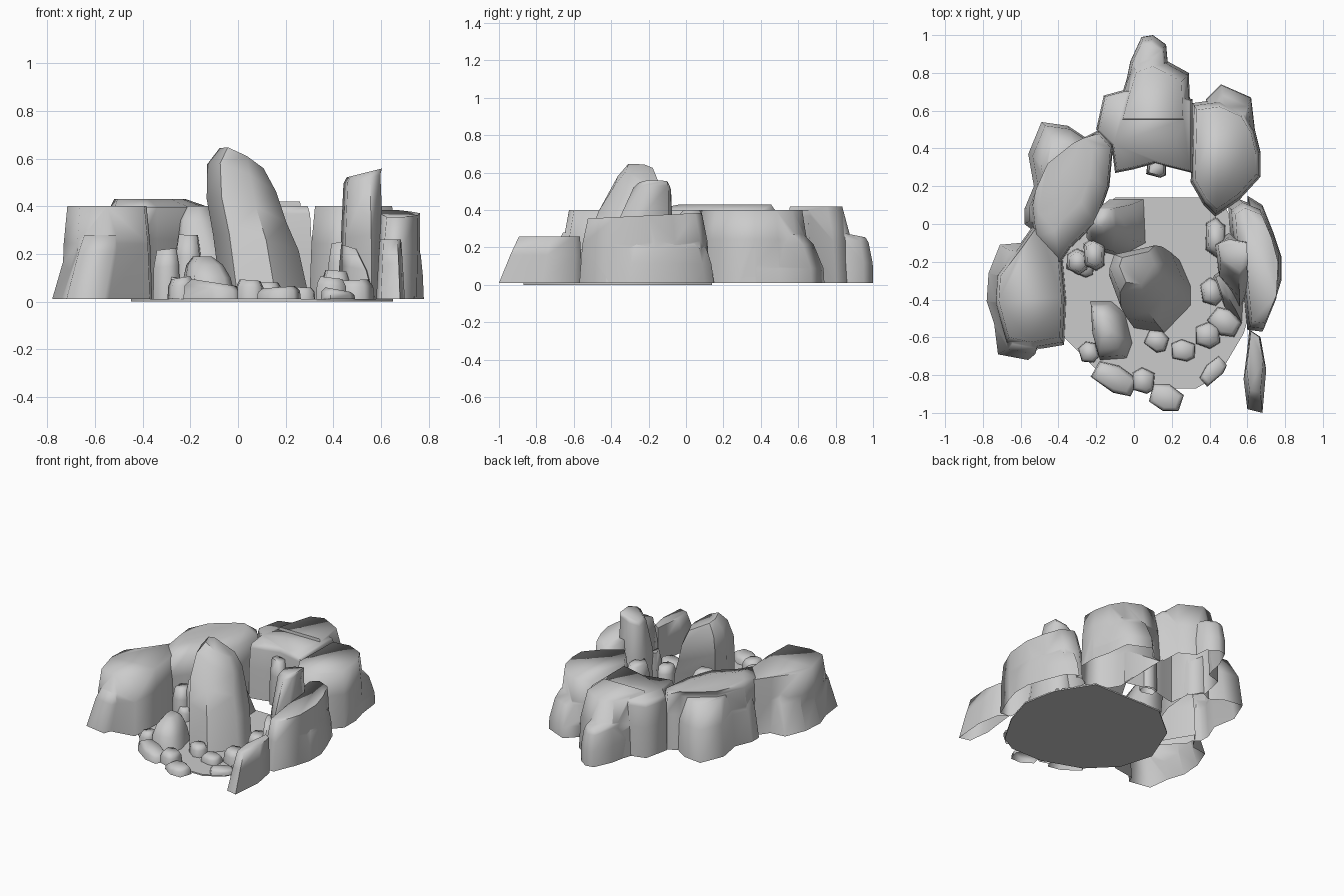
import bpy, bmesh, math, random
from mathutils import Vector

if "Cube" in bpy.data.objects:
    bpy.data.objects.remove(bpy.data.objects["Cube"])

random.seed(4)
stone = bpy.data.materials.new("grey_stone")
stone.diffuse_color = (0.6, 0.6, 0.6, 1)
stone.use_nodes = True
stone.node_tree.nodes["Principled BSDF"].inputs["Base Color"].default_value = stone.diffuse_color

# Level = (height, scale, shift x, shift y[, separate y scale])
CLIFF = [(0, 1, 0, 0), (.6, .955, 0, 0), (1, .875, 0, 0)]
FLANK = [(0, 1, 0, 0), (.45, .95, 0, 0), (.8, .86, 0, 0), (1, .7, 0, 0)]
PLAIN = [(0, 1, 0, 0), (1, 1, 0, 0)]
BASE = .01


def select(ob):
    bpy.ops.object.select_all(action='DESELECT')
    ob.select_set(True)
    bpy.context.view_layer.objects.active = ob


def rock(name, outline, height, levels=CLIFF, tilt=(0, 0), base=BASE, closed=False, angle=85):
    """Stack scaled copies of a ground outline, open underneath unless closed."""
    pts = [Vector(p) for p in outline]
    if sum(a.x * b.y - b.x * a.y for a, b in zip(pts, pts[1:] + pts[:1])) < 0:
        pts.reverse()
    lo = Vector((min(p.x for p in pts), min(p.y for p in pts)))
    hi = Vector((max(p.x for p in pts), max(p.y for p in pts)))
    mid = (lo + hi) / 2
    bm = bmesh.new()
    rings = []
    for z, s, dx, dy, *extra in levels:
        sy = extra[0] if extra else s
        ring = []
        for p in pts:
            x, y = (p.x - mid.x) * s, (p.y - mid.y) * sy
            lift = z * (x * tilt[0] + y * tilt[1])
            ring.append(bm.verts.new((mid.x + x + dx, mid.y + y + dy,
                                      base + z * (height - base) + lift)))
        rings.append(ring)
    n = len(pts)
    for a, b in zip(rings, rings[1:]):
        for i in range(n):
            j = (i + 1) % n
            bm.faces.new((a[i], a[j], b[j], b[i]))
    bm.faces.new(rings[-1])
    if closed:
        bm.faces.new(rings[0][::-1])
    me = bpy.data.meshes.new(name)
    bm.to_mesh(me)
    bm.free()
    me.materials.append(stone)
    ob = bpy.data.objects.new(name, me)
    bpy.context.collection.objects.link(ob)
    select(ob)
    bpy.ops.object.shade_smooth_by_angle(angle=math.radians(angle))
    return ob


def merge(main, *flanks):
    """Fuse closed rocks into one shell, then open its underside."""
    for f in flanks:
        select(main)
        mod = main.modifiers.new("fuse", 'BOOLEAN')
        mod.operation, mod.solver, mod.object = 'UNION', 'EXACT', f
        bpy.ops.object.modifier_apply(modifier=mod.name)
        bpy.data.objects.remove(f)
    bm = bmesh.new()
    bm.from_mesh(main.data)
    under = [f for f in bm.faces if all(v.co.z < BASE + .002 for v in f.verts)]
    bmesh.ops.delete(bm, geom=under, context='FACES')
    bm.to_mesh(main.data)
    bm.free()
    select(main)
    bpy.ops.object.shade_smooth_by_angle(angle=math.radians(85))


# Ground slab
rock("ground_slab", [(-.1, .14), (.45, .14), (.6, -.1), (.65, -.35), (.58, -.58), (.45, -.8),
     (.33, -.87), (.08, -.87), (-.2, -.77), (-.38, -.59), (-.45, -.35), (-.33, -.05)],
     .01, PLAIN, base=0, closed=True, angle=30)

# Left cliffs
merge(rock("left_front_cliff", [(-.73, -.27), (-.6, -.1), (-.5, .04), (-.38, -.16), (-.36, -.4),
           (-.37, -.64), (-.55, -.67), (-.68, -.64), (-.74, -.42)], .4, closed=True),
      rock("flank", [(-.71, -.11), (-.6, -.1), (-.5, -.3), (-.52, -.6), (-.56, -.72),
           (-.72, -.69), (-.74, -.53), (-.78, -.41), (-.77, -.26)], .28,
           [(0, 1, 0, 0), (.75, .9, .045, 0), (1, .8, .06, 0)], closed=True))
merge(rock("left_back_cliff", [(-.26, .46), (-.18, .5), (-.11, .42), (-.13, .2), (-.2, 0),
           (-.34, -.13), (-.4, -.22), (-.53, -.08), (-.55, .1), (-.46, .3)], .43,
           [(0, 1, 0, 0), (.6, .98, 0, 0), (.92, .94, 0, 0), (1, .68, -.04, .07)], closed=True),
      rock("flank", [(-.49, .54), (-.35, .52), (-.26, .46), (-.3, .2), (-.45, -.1),
           (-.58, 0), (-.58, .08), (-.53, .2), (-.56, .37)], .38,
           [(0, 1, 0, 0), (.6, .94, .015, 0), (1, .8, .04, -.03)], closed=True))

# Back cliff with its crag and low spur
merge(rock("back_cliff", [(-.2, .5), (-.16, .68), (-.05, .71), (.18, .7), (.31, .66), (.31, .27),
           (.19, .3), (.11, .32), (0, .29), (-.1, .27), (-.12, .42)], .4,
           [(0, 1, 0, 0), (.55, 1, 0, 0), (.92, .97, 0, 0), (1, .93, 0, 0)], closed=True),
      rock("crag", [(-.1, .55), (-.06, .7), (-.01, .86), (.1, .9), (.18, .86), (.29, .8),
           (.3, .55)], .42, [(0, 1, 0, 0), (.55, .97, 0, -.01), (1, .8, 0, -.03)], closed=True),
      rock("spur", [(-.06, .66), (-.02, .86), (.04, .99), (.1, 1), (.17, .95), (.18, .84),
           (.2, .66)], .28, [(0, 1, 0, 0), (.45, .99, 0, 0), (.9, .86, 0, 0), (1, .76, 0, 0)],
           (0, -.2), closed=True))

# Right cliffs
merge(rock("right_back_cliff", [(.31, .64), (.45, .66), (.58, .6), (.64, .5), (.67, .37),
           (.67, .25), (.56, .13), (.43, .04), (.37, .1), (.3, .22)], .4, closed=True),
      rock("flank", [(.38, .66), (.46, .74), (.62, .67), (.64, .5), (.67, .38), (.67, .29),
           (.55, .3), (.45, .5)], .27, [(0, 1, 0, 0), (.3, .98, 0, 0), (.8, .83, 0, -.02),
           (1, .68, 0, -.04)], closed=True))
merge(rock("right_front_cliff", [(.5, .09), (.56, .13), (.66, .09), (.72, -.05), (.76, -.2),
           (.75, -.4), (.68, -.57), (.6, -.56), (.58, -.35), (.56, -.18), (.51, -.05)], .37,
           [(0, 1, 0, 0), (.6, .955, .01, 0), (1, .87, .02, 0)], tilt=(0, .05), closed=True),
      rock("flank", [(.6, .15), (.68, .1), (.74, -.05), (.78, -.17), (.78, -.3),
           (.74, -.43), (.66, -.3), (.6, -.1)], .24, FLANK, closed=True))
rock("right_front_spur", [(.61, -.56), (.67, -.6), (.7, -.77), (.68, -1), (.6, -.98),
     (.58, -.82), (.6, -.66)], .26, [(0, 1, 0, 0), (.6, .86, 0, .03), (1, .74, 0, .05)])

# Tall leaning rocks inside the ring
rock("tall_rock", [(0, -.55), (.16, -.575), (.3, -.43), (.3, -.33), (.24, -.19), (-.04, -.26),
     (-.07, -.36)], .6, [(0, 1, 0, 0), (.4, .97, -.04, .045), (.63, .9, -.08, .09),
     (.86, .78, -.1, .135, .7), (1, .5, -.1, .15, .45)], (-.5, -.25), angle=50)
rock("right_tall_rock", [(.43, -.1), (.5, -.05), (.6, -.08), (.61, -.35), (.56, -.45), (.45, -.3)],
     .54, [(0, 1, 0, 0), (.5, .98, 0, .02, .8), (.95, .86, 0, .07, .5), (1, .82, .01, .08, .4)],
     (.25, 0))
rock("right_leaning_rock", [(.42, -.28), (.5, -.22), (.58, -.35), (.57, -.52), (.48, -.44)], .23,
     [(0, 1, 0, 0), (.6, .75, -.015, .03), (1, .4, -.035, .05)], (-.3, 0))
rock("left_inner_rock", [(-.24, -.08), (-.13, .13), (.05, .13), (.06, -.1), (-.07, -.17),
     (-.2, -.14)], .4, [(0, 1, 0, 0), (.45, .82, -.04, 0), (.85, .5, -.08, .03), (1, .3, -.08, .05)])
rock("front_inner_rock", [(-.23, -.41), (-.12, -.41), (-.05, -.47), (-.01, -.63), (-.04, -.71),
     (-.18, -.72), (-.22, -.58)], .19,
     [(0, 1, 0, 0), (.5, .9, -.01, 0), (.8, .7, -.02, .01), (1, .35, -.03, .02)])

# Loose stones: centre x, centre y, width, depth, height, turn in degrees
STONES = [(-.24, -.68, .1, .1, .1, 20), (-.1, -.82, .26, .12, .08, -25), (.05, -.83, .12, .12, .09, 0),
          (.17, -.92, .18, .12, .06, -20), (.12, -.62, .12, .1, .08, -20), (.26, -.67, .13, .1, .06, 0),
          (.42, -.78, .17, .08, .05, 50), (.39, -.59, .13, .12, .1, 0), (.41, -.36, .11, .13, .13, 10),
          (.48, -.52, .17, .12, .09, -30), (.43, -.07, .11, .18, .25, 0),
          (-.3, -.2, .11, .12, .22, 0), (-.21, -.16, .12, .15, .28, 0), (-.26, -.23, .1, .09, .1, 0),
          (.12, .29, .11, .08, .34, 0)]
for k, (cx, cy, w, d, h, turn) in enumerate(STONES):
    t = math.radians(turn)
    outline = []
    for i in range(6):
        # Corner positions of a rough box with two extra points
        a = (.65, math.pi / 2, 2.45, 3.8, 4.9, 5.6)[i] + random.uniform(-.12, .12)
        x, y = w * .6 * math.cos(a), d * .6 * math.sin(a)
        outline.append((cx + x * math.cos(t) - y * math.sin(t), cy + x * math.sin(t) + y * math.cos(t)))
    rock(f"loose_stone_{k + 1}", outline, h,
         [(0, 1, 0, 0), (.65, .95, 0, 0), (1, .72, 0, 0)], (random.uniform(-.2, .2), 0))
